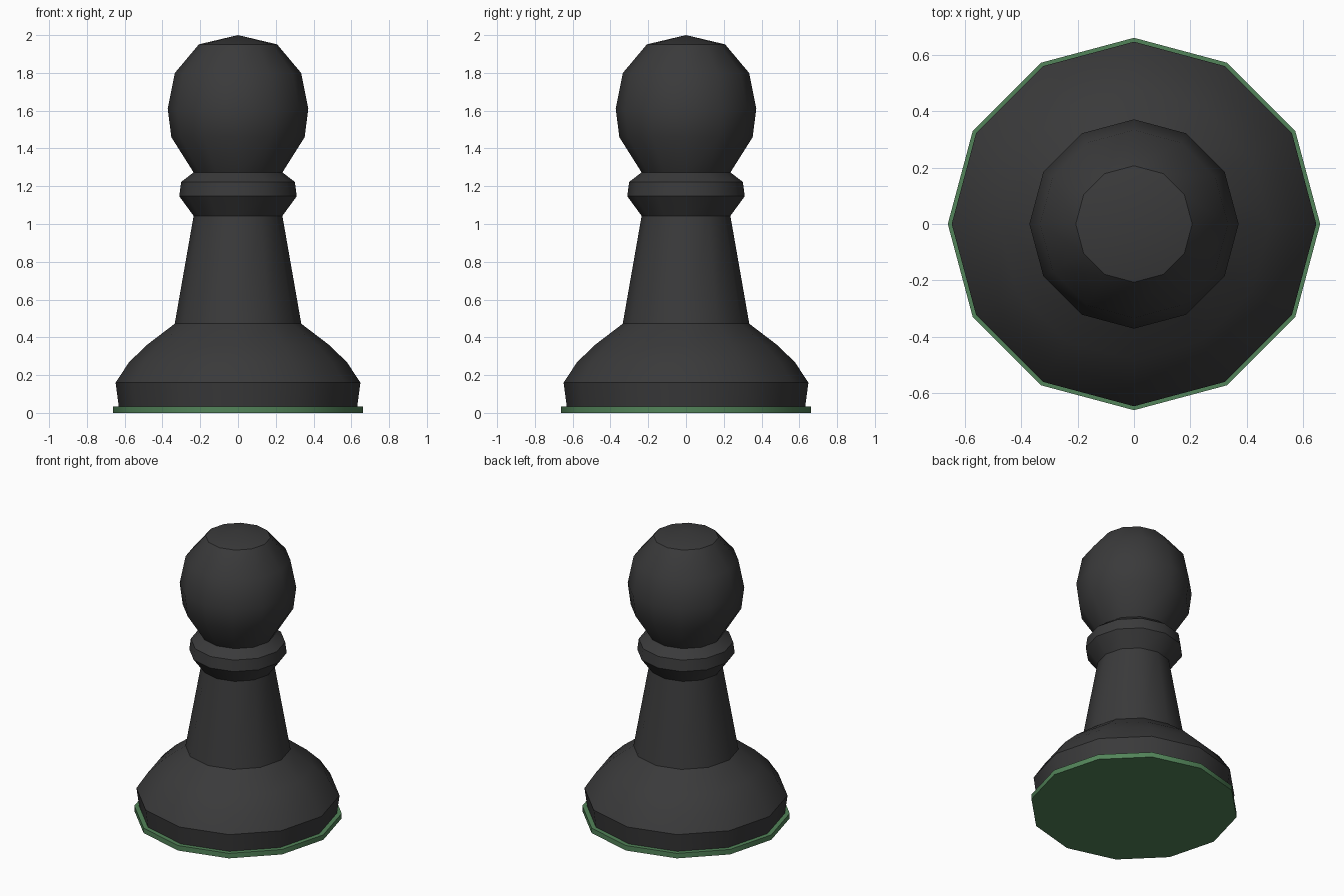
import bpy, bmesh, math

if "Cube" in bpy.data.objects:
    bpy.data.objects.remove(bpy.data.objects["Cube"])

SIDES = 12


def material(name, rgb):
    m = bpy.data.materials.new(name)
    m.diffuse_color = (*rgb, 1.0)
    m.use_nodes = True
    m.node_tree.nodes["Principled BSDF"].inputs["Base Color"].default_value = m.diffuse_color
    return m


def lathe(name, profile, mat):
    """Revolve (radius, z) points around z; zero radius makes a pole."""
    bm = bmesh.new()
    rings = []
    for r, z in profile:
        if r == 0:
            rings.append([bm.verts.new((0, 0, z))] * SIDES)
        else:
            rings.append([bm.verts.new((r * math.cos(2 * math.pi * i / SIDES),
                                        r * math.sin(2 * math.pi * i / SIDES), z))
                          for i in range(SIDES)])
    for low, high in zip(rings, rings[1:]):
        for i in range(SIDES):
            j = (i + 1) % SIDES
            corners = list(dict.fromkeys((low[i], low[j], high[j], high[i])))
            bm.faces.new(corners)
    bmesh.ops.recalc_face_normals(bm, faces=bm.faces)
    mesh = bpy.data.meshes.new(name)
    bm.to_mesh(mesh)
    bm.free()
    mesh.materials.append(mat)
    obj = bpy.data.objects.new(name, mesh)
    bpy.context.collection.objects.link(obj)
    bpy.ops.object.select_all(action='DESELECT')
    obj.select_set(True)
    bpy.context.view_layer.objects.active = obj
    bpy.ops.object.shade_smooth_by_angle(angle=math.radians(33))
    return obj


black = material("charcoal_black", (0.042, 0.042, 0.043))
green = material("felt_green", (0.085, 0.23, 0.1))

# Turned body: foot, stem, collar and head in one profile
lathe("pawn_body", [
    (0, 0.01), (0.628, 0.01), (0.648, 0.16), (0.577, 0.268), (0.482, 0.36),
    (0.335, 0.472), (0.235, 1.043), (0.311, 1.147), (0.301, 1.223),
    (0.235, 1.273), (0.353, 1.46), (0.372, 1.61), (0.334, 1.80),
    (0.207, 1.951), (0, 2.0)], black)

# Felt pad under the foot
lathe("felt_pad", [(0, 0), (0.662, 0), (0.662, 0.035), (0, 0.035)], green)
